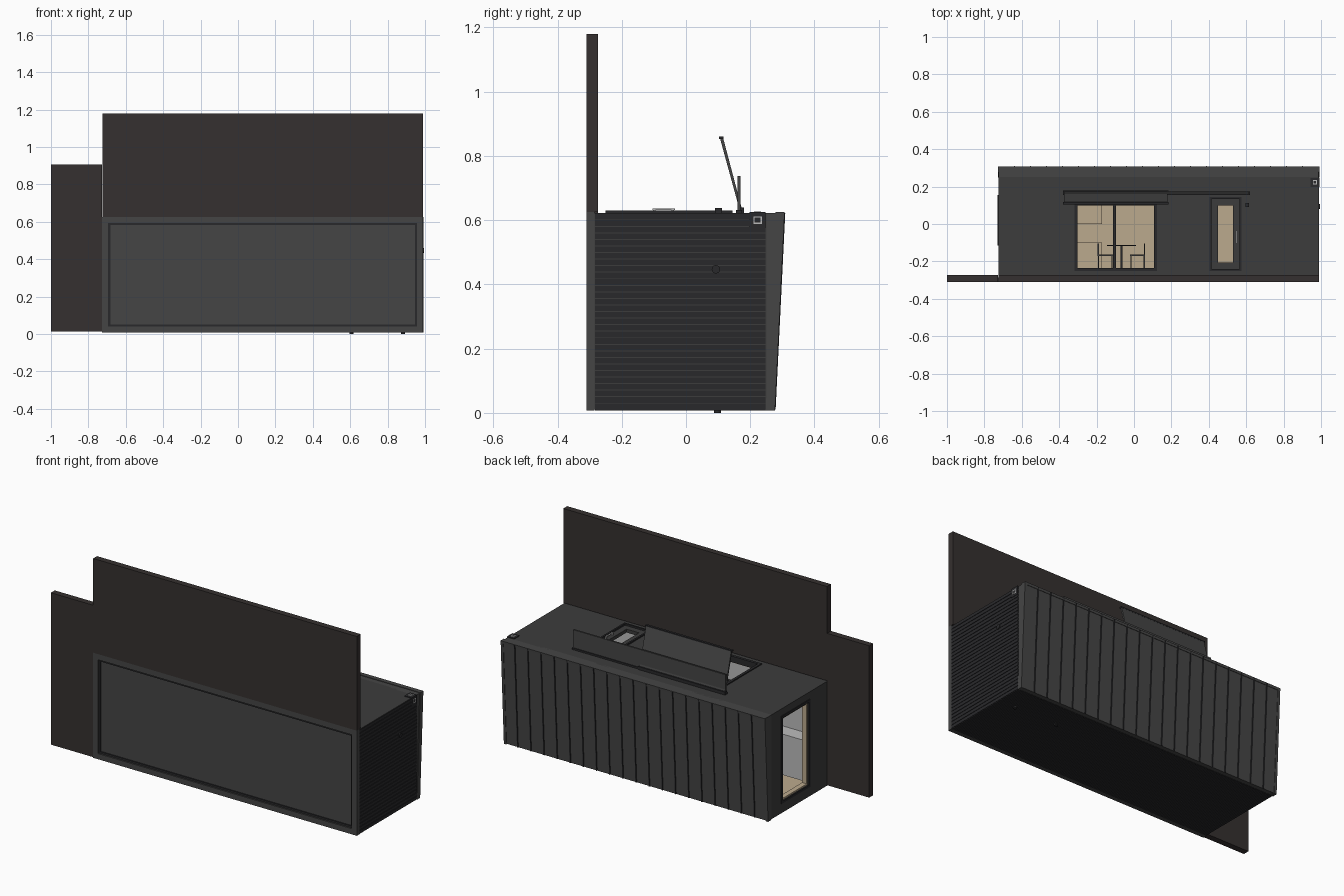
import bpy, bmesh, math
from mathutils import Vector, Matrix

if "Cube" in bpy.data.objects:
    bpy.data.objects.remove(bpy.data.objects["Cube"])


def mat(name, r, g, b):
    m = bpy.data.materials.new(name)
    m.diffuse_color = (r, g, b, 1)
    m.use_nodes = True
    m.node_tree.nodes["Principled BSDF"].inputs["Base Color"].default_value = m.diffuse_color
    return m


DARK = mat("dark_cladding", 0.045, 0.045, 0.045)
GREY = mat("steel_grey", 0.06, 0.06, 0.06)
BLACK = mat("black_trim", 0.022, 0.022, 0.024)
DECK = mat("deck_brown", 0.036, 0.030, 0.029)
BEIGE = mat("beige_lining", 0.50, 0.40, 0.27)
PALE = mat("pale_grey", 0.5, 0.5, 0.5)


def finish(name, bm, m):
    bmesh.ops.recalc_face_normals(bm, faces=bm.faces)
    me = bpy.data.meshes.new(name)
    bm.to_mesh(me)
    bm.free()
    me.materials.append(m)
    ob = bpy.data.objects.new(name, me)
    bpy.context.collection.objects.link(ob)
    return ob


# each box is (x0, x1, y0, y1, z0, z1)
def boxes(name, m, *items):
    bm = bmesh.new()
    for x0, x1, y0, y1, z0, z1 in items:
        mx = Matrix.Translation(((x0 + x1) / 2, (y0 + y1) / 2, (z0 + z1) / 2)) @ \
            Matrix.Diagonal((x1 - x0, y1 - y0, z1 - z0, 1))
        bmesh.ops.create_cube(bm, size=1, matrix=mx)
    return finish(name, bm, m)


# extrude a (y, z) profile along x
def prism(name, m, pts, x0, x1):
    bm = bmesh.new()
    f = bm.faces.new([bm.verts.new((x0, y, z)) for y, z in pts])
    r = bmesh.ops.extrude_face_region(bm, geom=[f])
    bmesh.ops.translate(bm, vec=(x1 - x0, 0, 0),
                        verts=[v for v in r["geom"] if isinstance(v, bmesh.types.BMVert)])
    return finish(name, bm, m)


def cyl(name, m, c, r, h, axis):
    bm = bmesh.new()
    rot = Vector((0, 0, 1)).rotation_difference(Vector(axis)).to_matrix().to_4x4()
    bmesh.ops.create_cone(bm, cap_ends=True, segments=20, radius1=r, radius2=r, depth=h,
                          matrix=Matrix.Translation(c) @ rot)
    return finish(name, bm, m)


# rectangle (a, b) minus openings, split into columns along a
def split(a0, a1, b0, b1, holes):
    out, a = [], a0
    for h0, h1, k0, k1 in holes:
        out += [(a, h0, b0, b1), (h0, h1, b0, k0), (h0, h1, k1, b1)]
        a = h1
    return out + [(a, a1, b0, b1)]


def ring(a0, a1, b0, b1, w):
    return split(a0, a1, b0, b1, [(a0 + w, a1 - w, b0 + w, b1 - w)])


X0, X1, Z0, Z1 = -0.725, 0.987, 0.01, 0.622
WIN = (-0.31, 0.115, -0.24, 0.105)
DOOR = (0.41, 0.57, -0.245, 0.14)
SIDE = (-0.105, 0.145, 0.075, 0.57)

# walls with openings, and the inner lining
boxes("entrance_wall", DARK, *[(*s, 0.6, Z1) for s in split(X0, X1, -0.285, 0.25, [WIN, DOOR])])
boxes("entrance_lining", BEIGE, *[(*s, 0.588, 0.6) for s in split(X0 + .02, X1 - .02, -0.25, 0.24, [WIN, DOOR])])
boxes("window_end_wall", DARK, *[(X0, X0 + .02, *s) for s in split(-0.285, 0.25, Z0, 0.6, [SIDE])])
boxes("window_end_lining", BEIGE, *[(X0 + .02, X0 + .032, *s) for s in split(-0.25, 0.24, .03, .588, [SIDE])])
boxes("plain_end_wall", DARK, (X1 - .02, X1, -0.285, 0.25, Z0, 0.6))
boxes("plain_end_lining", BEIGE, (X1 - .032, X1 - .02, -0.25, 0.24, .03, .588))
boxes("rear_wall", DARK, (X0 + .02, X1 - .02, -0.285, 0.25, Z0, 0.025))
boxes("rear_lining", BEIGE, (X0 + .02, X1 - .02, -0.25, 0.24, 0.025, 0.037))
boxes("room_floor", PALE, (X0 + .02, X1 - .02, -0.285, -0.245, 0.025, 0.6))
boxes("room_ceiling", BEIGE, (X0 + .02, X1 - .02, 0.23, 0.24, 0.025, 0.6))
boxes("partition", BEIGE, (0.25, 0.265, -0.245, 0.23, 0.037, 0.588))

# fine vertical cladding boards on the rear and plain end
n = 84
boxes("rear_boards", BLACK, *[(X0 + i * .0204 + .002, X0 + i * .0204 + .0185, -0.284, 0.248, Z0 - .003, Z0)
                              for i in range(n)])
boxes("end_boards", BLACK, *[(X1, X1 + .003, -0.284, 0.248, Z0 + i * .0204 + .001, Z0 + i * .0204 + .0185)
                             for i in range(30)])

# sloping roof, edge trims and standing seams
prism("roof", GREY, [(0.24, Z0), (0.274, Z0), (0.304, Z1), (0.24, Z1)], X0, X1)
for nm, xa, xb in (("left", X0 - .003, X0 + .012), ("right", X1 - .012, X1 + .004)):
    prism(nm + "_roof_edge", GREY, [(0.248, Z0 - .003), (0.277, Z0 - .003), (0.307, Z1 + .003), (0.278, Z1 + .003)], xa, xb)
prism("front_roof_edge", GREY, [(0.28, Z1 - .012), (0.306, Z1 - .012), (0.307, Z1 + .003), (0.28, Z1 + .003)], X0, X1)
for i in range(1, 20):
    x = X0 + i * (X1 - X0) / 20
    prism("roof_seam", BLACK, [(0.273, Z0), (0.279, Z0), (0.309, Z1), (0.303, Z1)], x - .003, x + .003)

# steel base frame with a recessed underside panel
boxes("base_frame", GREY, *[(a, b, -0.31, -0.285, c, d) for a, b, c, d in ring(X0 - .002, X1 + .003, 0.008, 0.626, .033)])
boxes("base_inner_lip", BLACK, *[(a, b, -0.302, -0.285, c, d) for a, b, c, d in ring(X0 + .031, X1 - .03, .041, .593, .011)])
boxes("underside_panel", GREY, (X0 + .03, X1 - .03, -0.296, -0.284, .04, .594))

# deck slabs
boxes("front_deck", DECK, (X0, 0.99, -0.31, -0.274, 0.626, 1.18))
boxes("side_deck", DECK, (-1.0, X0 - .002, -0.31, -0.274, 0.012, 0.905))

# window and door frames
boxes("window_frame", BLACK, *[(*s, 0.592, 0.628) for s in ring(-.318, .123, -.25, .115, .016)],
      (-0.113, -0.097, -0.24, 0.105, 0.6, 0.624))
boxes("end_window_frame", BLACK, *[(X0 - .004, X0 + .025, *s) for s in ring(-.115, .155, .065, .58, .014)])
boxes("end_window_reveal", BEIGE, *[(X0 + .004, X0 + .034, *s) for s in ring(-.102, .142, .078, .567, .01)])
boxes("door_frame", BLACK, *[(*s, 0.592, 0.63) for s in ring(.405, .575, -.25, .145, .01)])
boxes("door_leaf", DARK, *[(*s, 0.6, 0.62) for s in
                           split(.414, .566, -.242, .137, [(.45, .53, -.205, .1)])])
boxes("door_handle", PALE, (.544, .552, -.105, -.035, .632, .637),
      (.544, .552, -.103, -.095, .618, .634), (.544, .552, -.045, -.037, .618, .634))

# long canopy and tilted raised flap over the window
boxes("long_canopy", GREY, (-0.375, 0.615, 0.16, 0.17, 0.62, 0.737))
boxes("canopy_rail", BLACK, (-0.38, 0.62, 0.156, 0.175, 0.62, 0.632))
prism("raised_flap", GREY, [(0.166, .635), (0.174, .635), (0.115, .858), (0.105, .858)], -0.375, 0.18)
boxes("flap_edge", BLACK, (-0.38, 0.185, 0.103, 0.117, 0.853, 0.86))
boxes("flap_hinge", BLACK, (-0.38, 0.185, 0.16, 0.18, 0.622, 0.64))

# small fittings: lamp, vent, corner plates, rear outlets
boxes("wall_lamp", BLACK, (0.595, 0.615, 0.09, 0.112, 0.62, 0.638))
cyl("end_vent", BLACK, (X1 + .003, 0.093, 0.447), 0.013, 0.01, (1, 0, 0))
for x in (0.607, 0.883):
    cyl("rear_outlet", BLACK, (x, 0.098, 0.006), 0.011, 0.012, (0, 0, 1))
boxes("corner_plate", BLACK, (X1, X1 + .005, 0.197, 0.247, 0.575, 0.622),
      (0.945, X1 + .005, 0.197, 0.247, 0.62, 0.626))
boxes("corner_plate_inset", PALE, *[(X1 + .004, X1 + .006, *s) for s in ring(.21, .236, .588, .612, .004)],
      *[(*s, .625, .627) for s in ring(.957, .978, .212, .234, .004)])

# dining table and two chairs
boxes("table", BLACK, (-0.145, 0.012, -0.118, -0.112, 0.36, 0.52), (-0.073, -0.061, -0.24, -0.118, 0.434, 0.446),
      (-0.11, -0.025, -0.245, -0.24, 0.4, 0.48))
for s in (-1, 1):
    c = -0.067
    def chair(a, b, *r):
        p, q = c + s * a, c + s * b
        return (min(p, q), max(p, q), *r)
    boxes("chair", GREY, chair(.045, .125, -.172, -.164, .4, .48), chair(.12, .127, -.17, -.105, .4, .48),
          *[chair(a, a + .006, -.245, -.17, z, z + .006) for a in (.047, .119) for z in (.4, .474)])

# kitchen units and a low bed
boxes("kitchen_units", BEIGE, (-0.31, -0.17, -0.245, -0.1, 0.037, 0.16), (-0.31, -0.17, 0.0, 0.2, 0.037, 0.11))
boxes("bed", PALE, (X0 + .04, -0.4, -0.245, -0.16, 0.06, 0.3))
